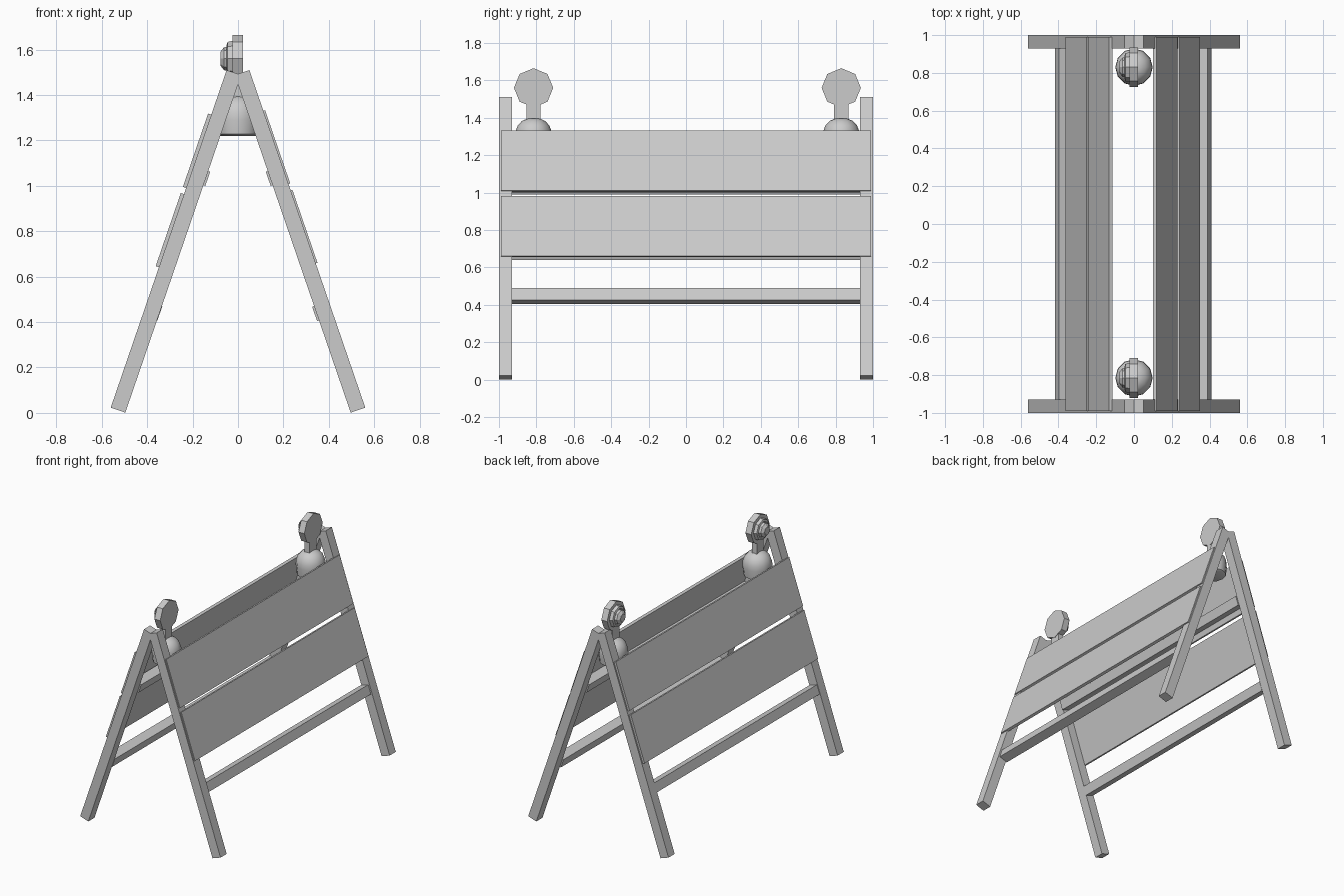
import bpy, bmesh, math
from mathutils import Matrix, Vector

if "Cube" in bpy.data.objects:
    bpy.data.objects.remove(bpy.data.objects["Cube"])

LEAN = math.radians(18.95)


def finish(name, bm, smooth=False):
    bmesh.ops.recalc_face_normals(bm, faces=bm.faces)
    me = bpy.data.meshes.new(name)
    bm.to_mesh(me)
    bm.free()
    ob = bpy.data.objects.new(name, me)
    bpy.context.collection.objects.link(ob)
    if smooth:
        bpy.context.view_layer.objects.active = ob
        ob.select_set(True)
        bpy.ops.object.shade_smooth_by_angle(angle=math.radians(40))
        ob.select_set(False)
    return ob


def box(name, lo, hi, place=lambda v: v):
    bm = bmesh.new()
    bmesh.ops.create_cube(bm, size=1)
    lo, hi = Vector(lo), Vector(hi)
    for v in bm.verts:
        p = Vector([lo[i] + (v.co[i] + .5) * (hi[i] - lo[i]) for i in range(3)])
        v.co = place(p)
    return finish(name, bm)


def slanted(side):
    # local axes: distance outward from leg axis, y, distance down the leg
    def place(p):
        x = .018 + p.z * math.sin(LEAN) + p.x * math.cos(LEAN)
        z = 1.499 - p.z * math.cos(LEAN) + p.x * math.sin(LEAN)
        return Vector((side * x, p.y, z))
    return place


def lathe(name, profile, sides, matrix, smooth=False):
    bm = bmesh.new()
    rings = []
    for r, z in profile:
        rings.append([bm.verts.new((r * math.cos(2 * math.pi * i / sides),
                                    r * math.sin(2 * math.pi * i / sides), z))
                      for i in range(sides)])
    for a, b in zip(rings, rings[1:]):
        for i in range(sides):
            j = (i + 1) % sides
            bm.faces.new((a[i], a[j], b[j], b[i]))
    bm.faces.new(rings[0])
    bm.faces.new(rings[-1])
    bm.transform(matrix)
    return finish(name, bm, smooth)


# Two hinged frames: legs, cross bars and boards
for side, label, drop, out, bar_n in ((1, "right", 0, 0, -.01), (-1, "left", .018, .007, -.003)):
    place = slanted(side)
    for y0, y1, end in ((-1, -.93, "front"), (.93, 1, "back")):
        box(f"{label}_{end}_leg", (-.034, y0, 0), (.034, y1, 1.572), place)
    box(f"{label}_lower_bar", (bar_n - .033, -.93, 1.076), (bar_n + .033, .93, 1.142), place)
    box(f"{label}_upper_bar", (-.043, -.93, .447), (.023, .93, .513), place)
    for top, bottom, level in ((.19, .531, "upper"), (.56, .9, "lower")):
        box(f"{label}_{level}_board", (.022 + out, -.99, top + drop),
            (.042 + out, .99, bottom + drop), place)

# Warning lamps at both ends, lenses facing -x
for y, end in ((-.815, "front"), (.83, "back")):
    at = Matrix.Translation((0, y, 0))
    lathe(f"{end}_lamp_base",
          [(.08, 1.22), (.092, 1.228), (.099, 1.29), (.097, 1.325), (.085, 1.358),
           (.062, 1.383), (.03, 1.397)], 12, at, True)
    box(f"{end}_lamp_neck", (-.022, y - .038, 1.37), (.018, y + .038, 1.48))
    # octagonal head
    head = Matrix.Translation((0, y, 1.56)) @ Matrix.Rotation(-math.pi / 2, 4, 'Y')
    lathe(f"{end}_lamp_head", [(.105, -.022), (.105, .024)], 8, head)
    # raised rim and domed lens
    lathe(f"{end}_lamp_lens",
          [(.08, .02), (.074, .046), (.06, .05), (.054, .044), (.05, .062), (.03, .078)],
          8, head)
